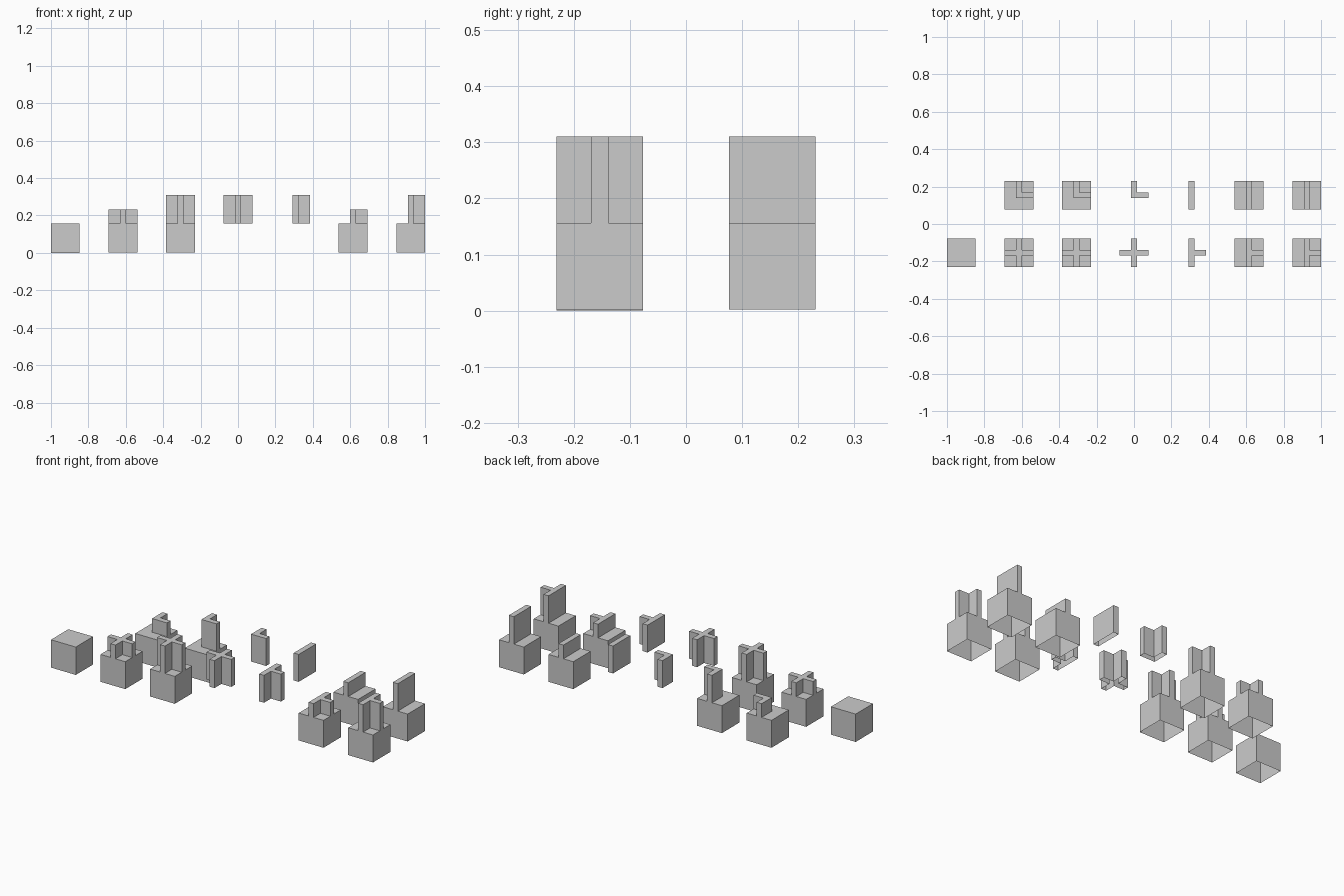
import bpy, bmesh

if "Cube" in bpy.data.objects:
    bpy.data.objects.remove(bpy.data.objects["Cube"])

U = 2 / 13            # tile size
H = U / 2             # half tile
T = 0.0155            # half wall thickness
LIFT = 0.0025         # small lift of all tiles except the plain one

# Wall plans, centred on the tile
PLUS = [(-T, -H), (T, -H), (T, -T), (H, -T), (H, T), (T, T),
        (T, H), (-T, H), (-T, T), (-H, T), (-H, -T), (-T, -T)]
TEE = [(-T, -H), (T, -H), (T, -T), (H, -T), (H, T), (T, T), (T, H), (-T, H)]
CORNER = [(-T, -T), (H, -T), (H, T), (T, T), (T, H), (-T, H)]
STRAIGHT = [(-T, -H), (T, -H), (T, H), (-T, H)]
SQUARE = [(-H, -H), (H, -H), (H, H), (-H, H)]


def add_shell(bm, plan, x, y, z0, z1):
    """Upright sides and a top over a plan; the underside is open."""
    low = [bm.verts.new((x + a, y + b, z0)) for a, b in plan]
    high = [bm.verts.new((x + a, y + b, z1)) for a, b in plan]
    n = len(plan)
    for i in range(n):
        j = (i + 1) % n
        bm.faces.new((low[i], low[j], high[j], high[i]))
    bm.faces.new(high)


def make_tile(name, column, row, plan=None, base=True, height=U):
    x, y = (column - 3) * 2 * U, row * U
    bm = bmesh.new()
    z = LIFT if plan else 0.0
    if base:
        add_shell(bm, SQUARE, x, y, z, U + LIFT)
    if plan:
        add_shell(bm, plan, x, y, U + LIFT, U + LIFT + height)
    mesh = bpy.data.meshes.new(name)
    bm.to_mesh(mesh)
    bm.free()
    bpy.context.collection.objects.link(bpy.data.objects.new(name, mesh))


# Plain floor block
make_tile("floor_block", 0, -1)

# Crossing and corner tiles on the left, tee and straight tiles on the right
for label, plan, row, first, loose in (
        ("cross", PLUS, -1, 1, 3), ("corner", CORNER, 1, 1, 3),
        ("tee", TEE, -1, 5, 4), ("straight", STRAIGHT, 1, 5, 4)):
    make_tile(label + "_low_wall_block", first, row, plan, height=H)
    make_tile(label + "_tall_wall_block", first + 1, row, plan)
    make_tile(label + "_loose_wall", loose, row, plan, base=False)
